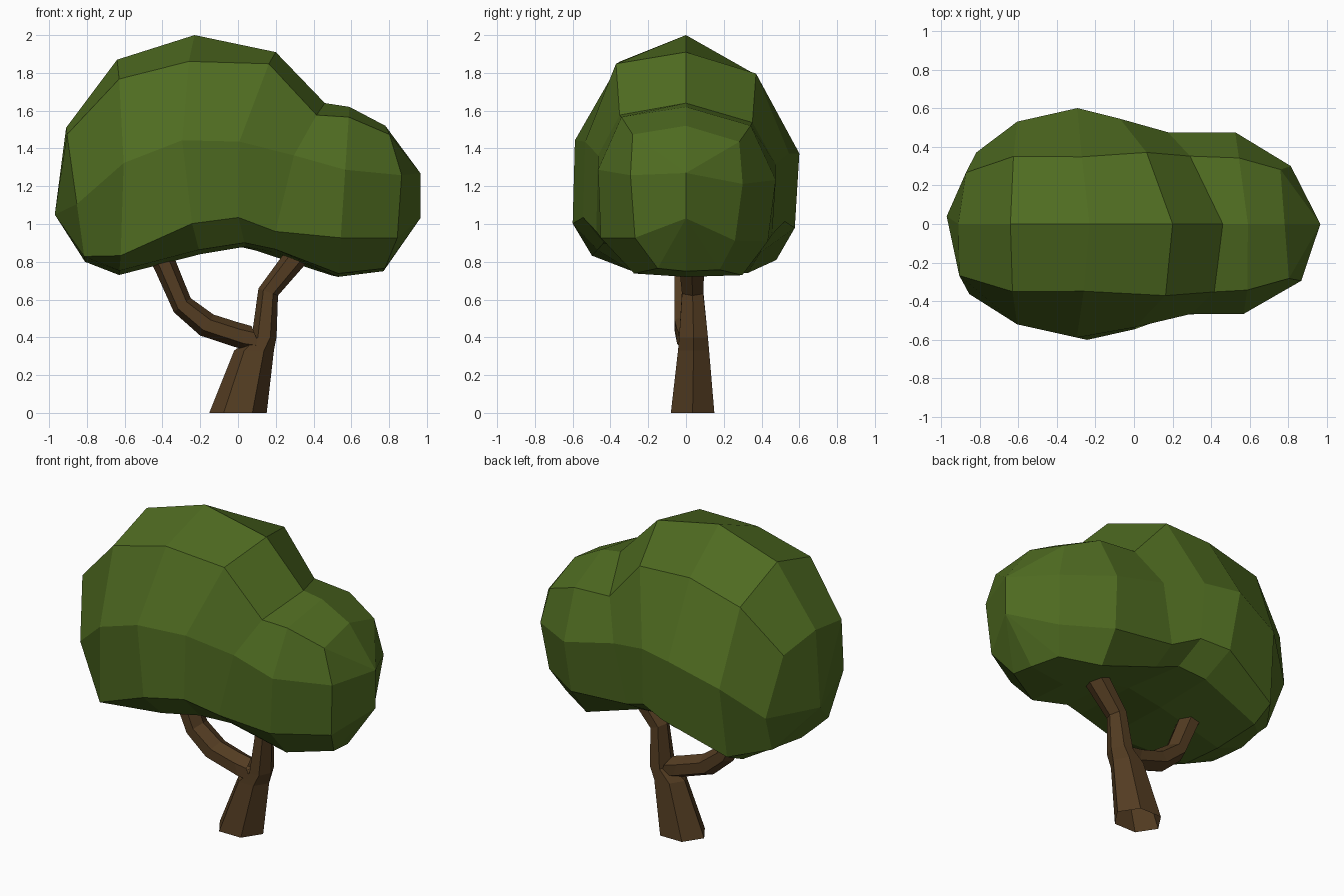
import bpy, bmesh, math
from mathutils import Vector


def material(name, rgb):
    m = bpy.data.materials.new(name)
    m.diffuse_color = (*rgb, 1)
    return m


LEAF = material("leaf green", (0.078, 0.148, 0.015))
BARK = material("bark brown", (0.088, 0.046, 0.016))


def loft(name, rings, mat, tip=None):
    """Skin closed rings with open ends; an optional tip point closes the start."""
    bm = bmesh.new()
    vs = [[bm.verts.new(p) for p in r] for r in rings]
    n = len(vs[0])
    for a, b in zip(vs, vs[1:]):
        for i in range(n):
            j = (i + 1) % n
            bm.faces.new((a[i], a[j], b[j], b[i]))
    if tip:
        t = bm.verts.new(tip)
        for i in range(n):
            bm.faces.new((vs[0][i], vs[0][(i + 1) % n], t))
    bmesh.ops.remove_doubles(bm, verts=bm.verts, dist=0.001)
    bmesh.ops.recalc_face_normals(bm, faces=bm.faces)
    me = bpy.data.meshes.new(name)
    bm.to_mesh(me)
    bm.free()
    me.materials.append(mat)
    ob = bpy.data.objects.new(name, me)
    bpy.context.collection.objects.link(ob)
    return ob


# Canopy: slanted cross-sections along a bean shape
# top x, top z, bottom x, bottom z, half width, sideways bulge,
# shoulder depth and width, middle depth, lower edge depth and width,
# underside width, sideways shift of the back half
STATIONS = [
    (-0.91, 1.51, -0.81, 0.80, 0.37, 0.00, 0.05, 0.72, 0.57, 0.96, 0.72, 0.40, 0.03),
    (-0.64, 1.87, -0.63, 0.73, 0.53, 0.03, 0.09, 0.66, 0.48, 0.91, 0.94, 0.55, 0.00),
    (-0.23, 2.00, -0.20, 0.84, 0.60, -0.08, 0.12, 0.58, 0.48, 0.86, 1.0, 0.78, 0.00),
    (0.20, 1.91, 0.04, 0.88, 0.545, -0.12, 0.06, 0.68, 0.46, 0.85, 1.0, 0.80, -0.07),
    (0.46, 1.64, 0.20, 0.85, 0.475, -0.08, 0.08, 0.74, 0.35, 0.86, 1.0, 0.75, -0.10),
    (0.59, 1.62, 0.53, 0.72, 0.475, 0.00, 0.06, 0.72, 0.37, 0.77, 0.95, 0.58, -0.04),
    (0.78, 1.52, 0.77, 0.75, 0.30, 0.10, 0.06, 0.94, 0.34, 0.77, 0.90, 0.50, -0.06),
]
canopy = []
for tx, tz, bx, bz, hw, bulge, st, sw, mt, lt, lw, uw, shift in STATIONS:
    front = [(st, sw), (mt, 0.98), (lt, lw), (0.98, uw)]
    back = [(st + 0.05, sw), (mt + 0.06, 1.0), (lt + 0.02, 0.96 * lw), (0.99, 0.66 * lw)]
    section = [(0, 0)] + front + [(1, 0)] + [(t, -w) for t, w in reversed(back)]
    canopy.append([(tx + (bx - tx) * t + bulge * 4 * t * (1 - t) + (shift if w < 0 else 0),
                    -hw * w, tz + (bz - tz) * t) for t, w in section])
# right end closes on a short upright ridge
canopy.append([(0.965, 0, 1.27 if i in (0, 1, 2, 8, 9) else 1.03) for i in range(10)])
loft("canopy", canopy, LEAF, (-0.97, 0.04, 1.05))


# Trunk and branch: six-sided tubes along paths
def tube(name, path):
    """path rows: x, y, z, radius across, radius in depth, tilt of section."""
    rings = []
    for x, y, z, r, d, tilt in path:
        u = Vector((math.cos(tilt), 0, math.sin(tilt)))
        rings.append([Vector((x, y, z)) + u * r * math.cos(a) + Vector((0, d * math.sin(a), 0))
                      for a in (math.tau * k / 6 for k in range(6))])
    return loft(name, rings, BARK)


tube("trunk", [
    (0.00, 0.035, 0.00, 0.152, 0.133, 0.0),
    (0.085, 0.040, 0.33, 0.105, 0.095, 0.0),
    (0.138, 0.040, 0.40, 0.066, 0.088, 0.0),
    (0.160, 0.035, 0.64, 0.055, 0.065, -0.35),
    (0.295, 0.030, 0.81, 0.062, 0.078, -0.75),
    (0.36, 0.030, 0.89, 0.062, 0.078, -0.75),
])
tube("branch", [
    (0.10, 0.030, 0.39, 0.075, 0.078, 1.95),
    (0.02, 0.020, 0.405, 0.078, 0.078, 1.85),
    (-0.165, 0.010, 0.465, 0.066, 0.082, 1.0),
    (-0.295, 0.010, 0.570, 0.058, 0.082, 0.7),
    (-0.385, 0.010, 0.780, 0.060, 0.082, 0.4),
    (-0.43, 0.010, 0.870, 0.060, 0.082, 0.4),
])
